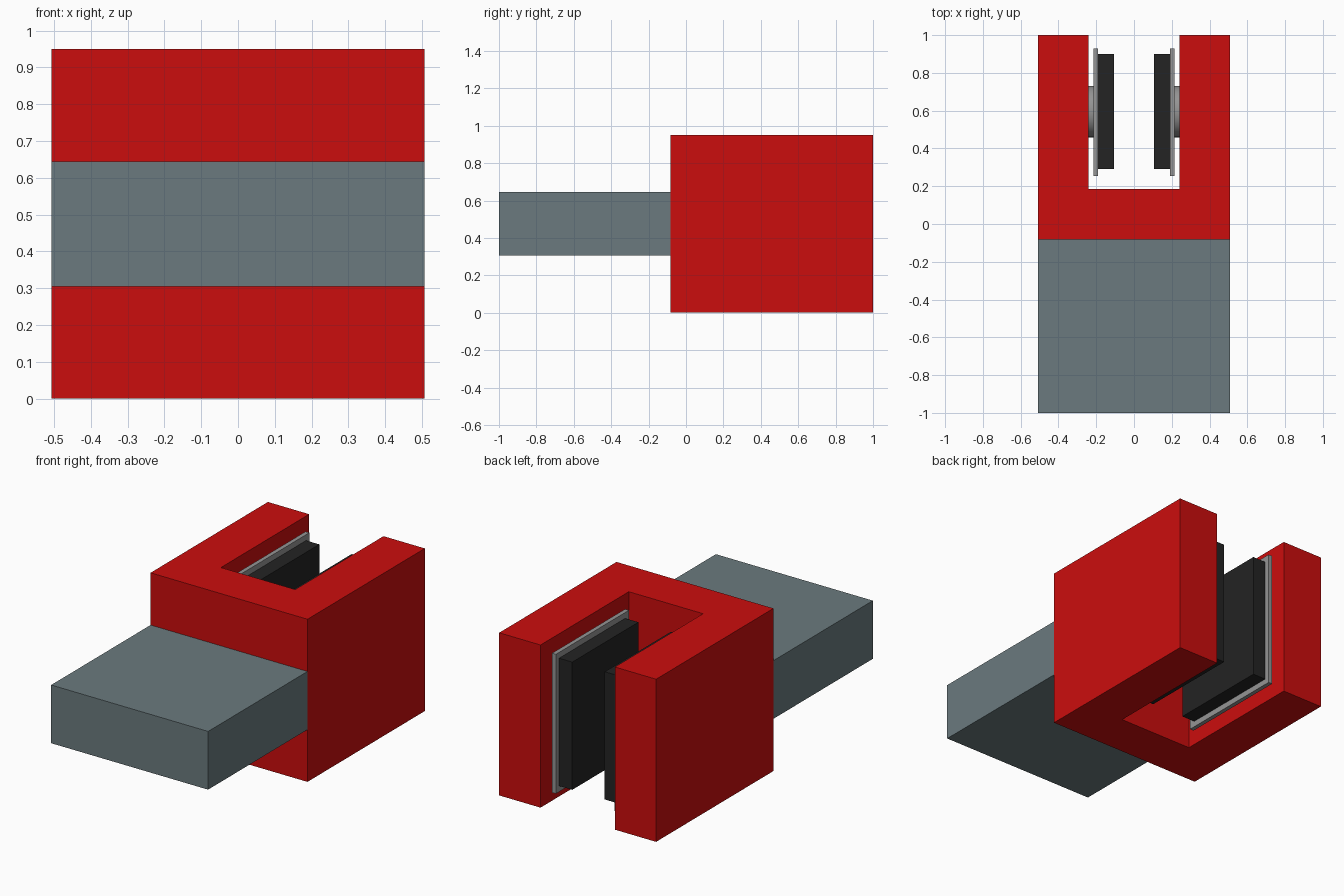
import bpy, bmesh, math
from mathutils import Matrix

if "Cube" in bpy.data.objects:
    bpy.data.objects.remove(bpy.data.objects["Cube"])


def material(name, rgb):
    m = bpy.data.materials.new(name)
    m.diffuse_color = (*rgb, 1)
    m.use_nodes = True
    m.node_tree.nodes["Principled BSDF"].inputs["Base Color"].default_value = m.diffuse_color
    return m


RED = material("red paint", (0.60, 0.004, 0.004))
STEEL = material("blue grey steel", (0.145, 0.195, 0.21))
GREY = material("light grey metal", (0.30, 0.30, 0.30))
BLACK = material("black friction", (0.017, 0.017, 0.017))


def finish(bm, name, mat):
    bmesh.ops.recalc_face_normals(bm, faces=bm.faces)
    mesh = bpy.data.meshes.new(name)
    bm.to_mesh(mesh)
    bm.free()
    mesh.materials.append(mat)
    obj = bpy.data.objects.new(name, mesh)
    bpy.context.collection.objects.link(obj)
    return obj


def box(name, x, y, z, mat):
    bm = bmesh.new()
    bmesh.ops.create_cube(bm, size=1)
    for v in bm.verts:
        for i, (lo, hi) in enumerate((x, y, z)):
            v.co[i] = hi if v.co[i] > 0 else lo
    return finish(bm, name, mat)


def piston(name, x, y, z, radius, mat):
    bm = bmesh.new()
    place = Matrix.Translation((sum(x) / 2, y, z)) @ Matrix.Rotation(math.pi / 2, 4, 'Y')
    bmesh.ops.create_cone(bm, cap_ends=True, segments=32, radius1=radius,
                          radius2=radius, depth=abs(x[1] - x[0]), matrix=place)
    obj = finish(bm, name, mat)
    for p in obj.data.polygons:
        p.use_smooth = len(p.vertices) == 4
    obj.data.set_sharp_from_angle(angle=math.radians(40))
    return obj


# U-shaped caliper body, extruded upward from its plan outline
bm = bmesh.new()
outline = [(-.507, -.083), (.507, -.083), (.507, 1), (.24, 1),
           (.24, .185), (-.24, .185), (-.24, 1), (-.507, 1)]
face = bm.faces.new([bm.verts.new((x, y, 0)) for x, y in outline])
top = bmesh.ops.extrude_face_region(bm, geom=[face])["geom"]
bmesh.ops.translate(bm, vec=(0, 0, .95),
                    verts=[g for g in top if isinstance(g, bmesh.types.BMVert)])
finish(bm, "caliper_body", RED)

# Mounting bracket
box("mounting_bracket", (-.507, .507), (-1, -.083), (.305, .645), STEEL)

# Piston, backing plate and pad on each side of the slot
for side, s in (("left", -1), ("right", 1)):
    def span(a, b):
        return tuple(sorted((s * a, s * b)))
    piston(side + "_piston", span(.213, .242), .595, .475, .136, GREY)
    box(side + "_backing_plate", span(.19, .215), (.255, .93), (.068, .882), GREY)
    box(side + "_brake_pad", span(.105, .192), (.29, .90), (.102, .848), BLACK)
